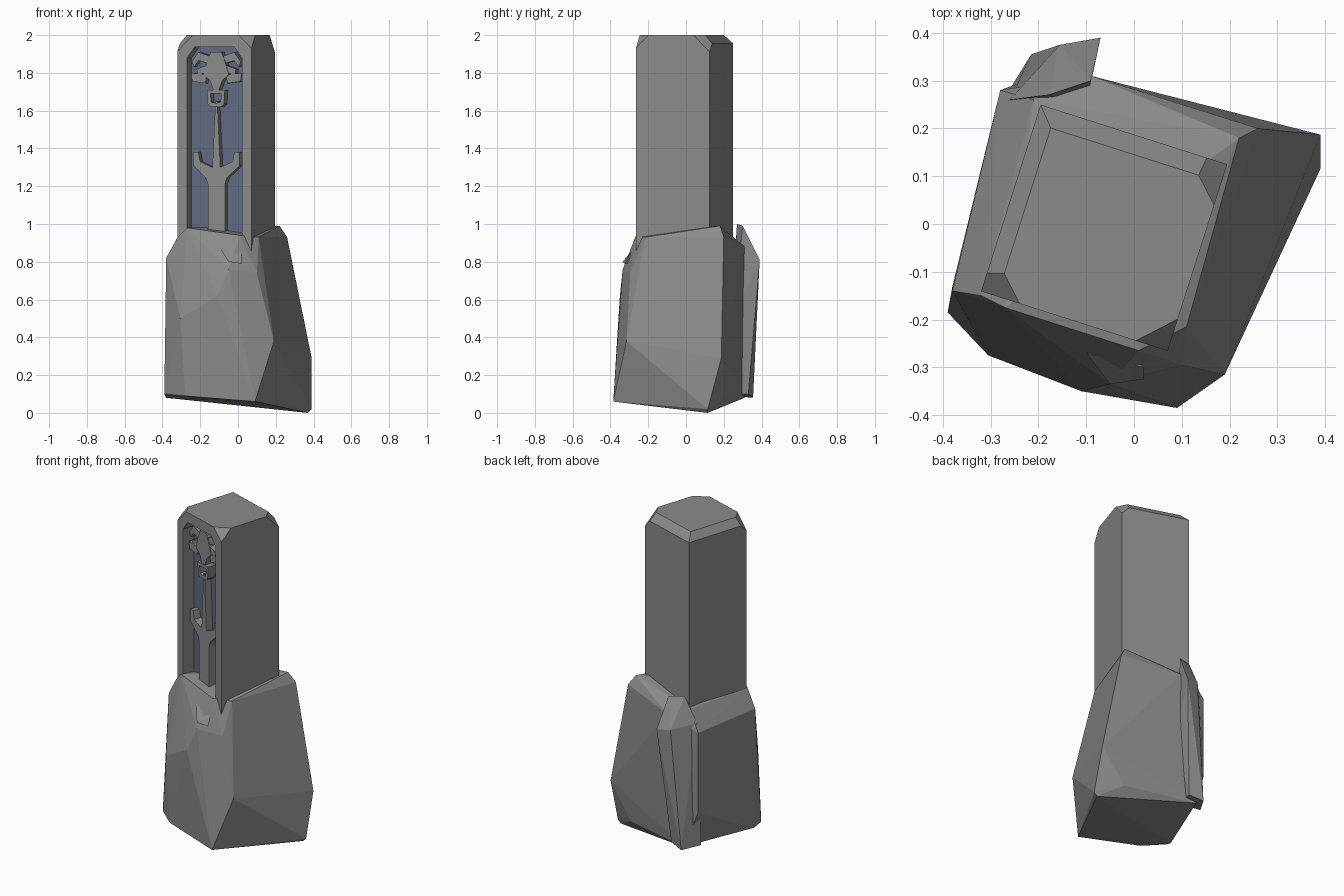
import bpy, bmesh, math
from mathutils import Vector, Matrix

if "Cube" in bpy.data.objects:
    bpy.data.objects.remove(bpy.data.objects["Cube"])

H = 0.205                      # half width of the pillar
PLACE = Matrix.Translation((-0.0625, -0.008, 0)) @ Matrix.Rotation(math.radians(-17.7), 4, 'Z')


def material(name, colour):
    m = bpy.data.materials.new(name)
    m.diffuse_color = (*colour, 1)
    m.use_nodes = True
    m.node_tree.nodes["Principled BSDF"].inputs["Base Color"].default_value = m.diffuse_color
    return m


STONE = material("grey stone", (0.25, 0.265, 0.257))
SLATE = material("blue slate", (0.125, 0.145, 0.225))


def finish(name, bm, mat, matrix=PLACE):
    bmesh.ops.recalc_face_normals(bm, faces=bm.faces)
    me = bpy.data.meshes.new(name)
    bm.to_mesh(me)
    bm.free()
    me.materials.append(mat)
    ob = bpy.data.objects.new(name, me)
    ob.matrix_world = matrix
    bpy.context.collection.objects.link(ob)
    return ob


def prism(name, outlines, v0, v1, mat):
    """Extrude (u, z) outlines along the pillar's depth."""
    bm = bmesh.new()
    for pts in outlines:
        f = bm.faces.new([bm.verts.new((u, v0, z)) for u, z in pts])
        ext = bmesh.ops.extrude_face_region(bm, geom=[f])
        vs = [g for g in ext['geom'] if isinstance(g, bmesh.types.BMVert)]
        bmesh.ops.translate(bm, verts=vs, vec=(0, v1 - v0, 0))
    return finish(name, bm, mat)


def flip(pts):
    return [(-u, z) for u, z in reversed(pts)]


def hull(name, pts):
    bm = bmesh.new()
    for p in pts:
        bm.verts.new(p)
    res = bmesh.ops.convex_hull(bm, input=bm.verts)
    loose = {g for g in res['geom_interior'] if isinstance(g, bmesh.types.BMVert)}
    bmesh.ops.delete(bm, geom=list(loose), context='VERTS')
    bmesh.ops.dissolve_limit(bm, angle_limit=0.02, verts=bm.verts, edges=bm.edges)
    return finish(name, bm, STONE, Matrix())


# Pillar: square shaft, with chipped top edges and corners
bm = bmesh.new()
bmesh.ops.create_cube(bm, size=1, matrix=Matrix.Translation((0, 0, 1.25))
                      @ Matrix.Diagonal((2 * H, 2 * H, 1.5, 1)))
cuts = [((-H, 0, 1.955), (-0.045, 0, 0.035)), ((0, H, 1.955), (0, 0.045, 0.04))]
for sx, sy, s in ((-1, -1, 0.085), (1, 1, 0.09), (1, -1, 0.07)):
    cuts.append(((sx * (H - s), sy * H, 2), (sx, sy, 1)))
for co, no in cuts:
    bmesh.ops.bisect_plane(bm, geom=bm.verts[:] + bm.edges[:] + bm.faces[:],
                           plane_co=co, plane_no=Vector(no).normalized(), clear_outer=True)
    bmesh.ops.holes_fill(bm, edges=[e for e in bm.edges if e.is_boundary])
pillar = finish("pillar", bm, STONE)

# Front niche, with a slate plate as its floor
niche = [(0.152, 0.75), (0.152, 1.88), (0.11, 1.937)]
niche += flip(niche)
cutter = prism("niche_cutter", [niche], -H - 0.1, -0.122, STONE)
cutter.hide_render = True
cutter.hide_viewport = True
cutter.display_type = 'WIRE'
mod = pillar.modifiers.new("niche", 'BOOLEAN')
mod.operation = 'DIFFERENCE'
mod.solver = 'EXACT'
mod.object = cutter
prism("niche_floor", [niche], -0.127, -0.121, SLATE)

# Carved relief inside the niche: blade, guard, tapered grip, pommel, winged crest
BACK, FACE = -0.124, -0.172
blade_guard = [(0.047, 0.85), (0.047, 1.21), (0.06, 1.245), (0.13, 1.31), (0.13, 1.38),
               (0.10, 1.38), (0.09, 1.33), (0.022, 1.30), (0.005, 1.65)]
prism("blade_and_guard", [blade_guard + flip(blade_guard)], BACK, FACE, STONE)

pommel = [(0, 1.71), (0.05, 1.71), (0.045, 1.635), (0.03, 1.62), (0, 1.62),
          (0, 1.64), (0.026, 1.645), (0.03, 1.69), (0, 1.69)]
prism("pommel", [pommel, flip(pommel)], BACK, FACE - 0.008, STONE)

crest = [(0.012, 1.70), (0.035, 1.76), (0.07, 1.79), (0.05, 1.86), (0.03, 1.91)]
prism("crest", [crest + flip(crest)], BACK, FACE - 0.005, STONE)
wings = [[(0.04, 1.89), (0.10, 1.91), (0.135, 1.86), (0.125, 1.83), (0.10, 1.865), (0.045, 1.85)],
         [(0.055, 1.84), (0.11, 1.82), (0.10, 1.79), (0.06, 1.80)],
         [(0.055, 1.79), (0.14, 1.80), (0.135, 1.755), (0.06, 1.745)]]
prism("crest_wings", wings + [flip(w) for w in wings], BACK, FACE, STONE)

# Rough rock base: faceted boulder around the foot of the pillar
hull("rock_base", [
    # underside
    (-0.39, -0.185, 0.10), (-0.28, -0.275, 0.09), (0.09, -0.385, 0.06), (0.37, 0.115, 0.0),
    (0.39, 0.115, 0.02), (0.24, 0.2, 0.08), (-0.20, 0.31, 0.08), (-0.38, -0.13, 0.08),
    # middle
    (0.39, 0.187, 0.29), (0.19, -0.315, 0.38), (-0.11, -0.35, 0.62), (-0.305, -0.275, 0.5),
    (0.30, 0.195, 0.65), (-0.28, 0.28, 0.3),
    # shoulder and rim
    (0.10, -0.295, 0.74), (-0.05, -0.335, 0.76), (-0.38, -0.14, 0.82), (-0.32, -0.15, 0.93),
    (-0.27, -0.175, 0.98), (0.01, -0.265, 0.94), (0.11, -0.215, 0.93), (0.26, 0.2, 0.93),
    (0.22, 0.18, 0.99), (-0.09, 0.31, 0.88), (-0.28, 0.28, 0.80), (-0.21, 0.26, 0.92)])

# Raised spur running down the back left corner
hull("rock_spur", [
    (-0.07, 0.39, 0.81), (-0.09, 0.30, 0.99), (-0.18, 0.27, 1.0), (-0.155, 0.375, 0.82),
    (-0.26, 0.26, 0.85), (-0.10, 0.25, 0.5), (-0.17, 0.345, 0.4), (-0.215, 0.355, 0.08),
    (-0.13, 0.33, 0.1), (-0.18, 0.355, 0.3), (-0.28, 0.25, 0.09), (-0.15, 0.22, 0.1)])

# Small chip by the front of the niche
hull("rock_chip", [
    (-0.10, -0.27, 0.88), (0.02, -0.30, 0.84), (-0.05, -0.335, 0.80),
    (0.02, -0.325, 0.79), (-0.03, -0.24, 0.8)])
